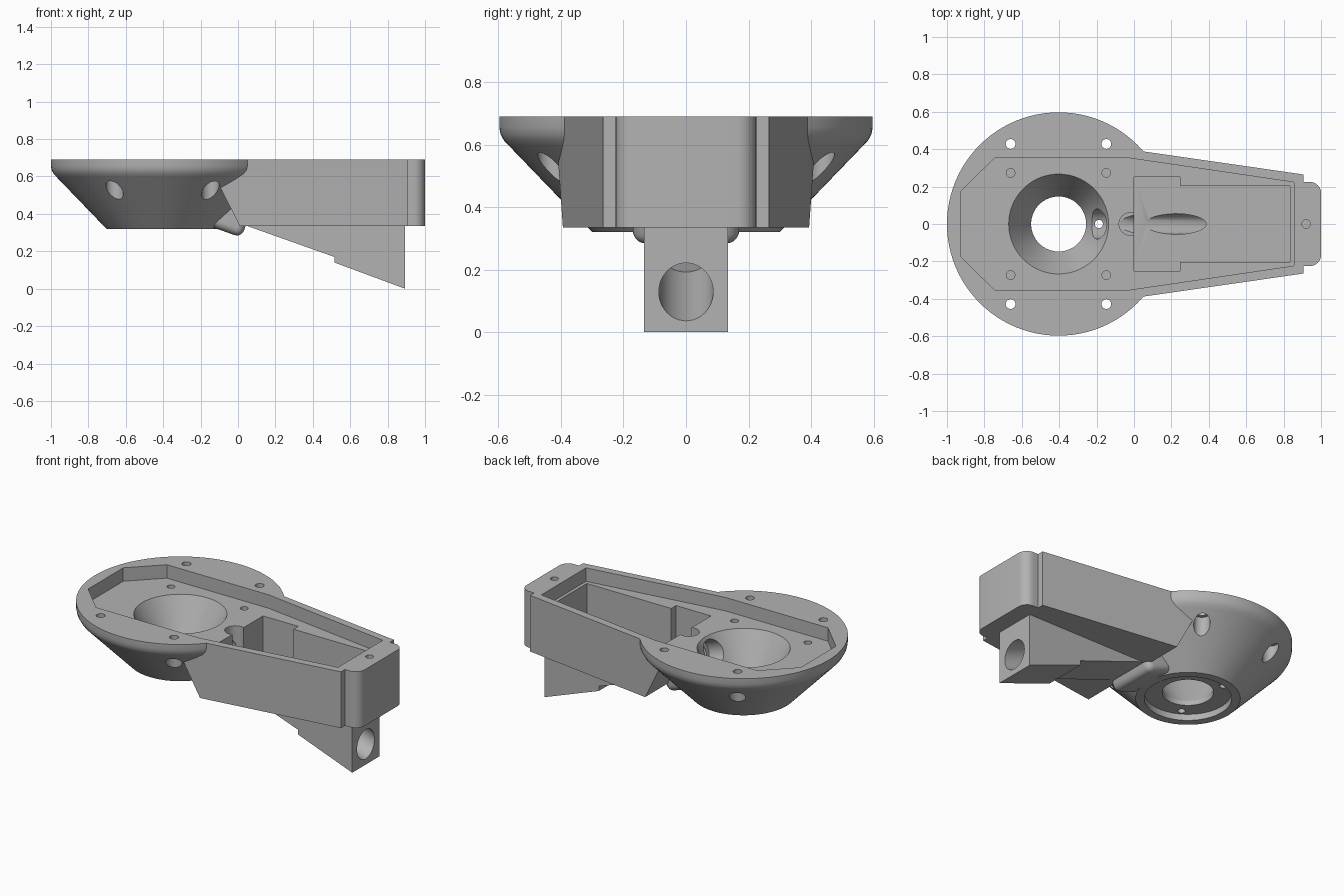
import bpy, bmesh, math
from mathutils import Vector, Matrix

cube = bpy.data.objects.get("Cube")
if cube:
    bpy.data.objects.remove(cube)

CX = -0.403            # disc centre
TOP, FLOOR, DEEP, BASE = 0.69, 0.605, 0.37, 0.335
SLOPE = 0.36           # fall of the slanted bore

gray = bpy.data.materials.new("plain_gray")
gray.use_nodes = True
color = (0.45, 0.45, 0.45, 1)
gray.diffuse_color = color
gray.node_tree.nodes["Principled BSDF"].inputs["Base Color"].default_value = color


def make(name, bm):
    bmesh.ops.recalc_face_normals(bm, faces=bm.faces)
    me = bpy.data.meshes.new(name)
    bm.to_mesh(me)
    bm.free()
    ob = bpy.data.objects.new(name, me)
    bpy.context.collection.objects.link(ob)
    me.materials.append(gray)
    return ob


def prism(name, pts, lo, hi, axis="z"):
    """Extrude a 2D outline along z or y."""
    bm = bmesh.new()
    place = (lambda u, v: (u, v, lo)) if axis == "z" else (lambda u, v: (u, lo, v))
    face = bm.faces.new([bm.verts.new(place(u, v)) for u, v in pts])
    out = bmesh.ops.extrude_face_region(bm, geom=[face])
    step = (0, 0, hi - lo) if axis == "z" else (0, hi - lo, 0)
    bmesh.ops.translate(bm, vec=step,
                        verts=[g for g in out["geom"] if isinstance(g, bmesh.types.BMVert)])
    return make(name, bm)


def mirrored(pts):
    return pts + [(x, -y) for x, y in reversed(pts)]


def lathe(name, profile, steps=96):
    """Turn a closed (radius, z) profile around the disc axis."""
    bm = bmesh.new()
    vs = [bm.verts.new((r, 0, z)) for r, z in profile]
    es = [bm.edges.new(p) for p in zip(vs, vs[1:])]
    bmesh.ops.spin(bm, geom=vs + es, cent=(0, 0, 0), axis=(0, 0, 1),
                   angle=math.tau, steps=steps)
    bmesh.ops.remove_doubles(bm, verts=bm.verts, dist=1e-4)
    bmesh.ops.translate(bm, verts=bm.verts, vec=(CX, 0, 0))
    return make(name, bm)


def rod(name, a, b, r, n=48):
    a, b = Vector(a), Vector(b)
    bm = bmesh.new()
    m = Matrix.Translation((a + b) / 2) @ (b - a).to_track_quat("Z", "Y").to_matrix().to_4x4()
    bmesh.ops.create_cone(bm, cap_ends=True, segments=n, radius1=r, radius2=r,
                          depth=(b - a).length, matrix=m)
    return make(name, bm)


def bore_point(x):
    return (x, 0, 0.13 + (0.89 - x) * SLOPE)


def combine(target, tool, op):
    tool.hide_render = True
    mod = target.modifiers.new(tool.name, "BOOLEAN")
    mod.operation, mod.solver, mod.object = op, "EXACT", tool
    bpy.context.view_layer.update()
    dg = bpy.context.evaluated_depsgraph_get()
    new = bpy.data.meshes.new_from_object(target.evaluated_get(dg))
    target.modifiers.clear()
    target.data = new
    bpy.data.objects.remove(tool)


# Conical disc
body = lathe("housing_body", [(0, 0.32), (0.3, 0.32), (0.565, 0.595), (0.582, 0.613),
                              (0.593, 0.633), (0.597, 0.655), (0.597, TOP), (0, TOP)])

# Tapered arm with rounded tip and a slanted inner end
tip = [(0.94 + 0.06 * math.sin(a), 0.165 + 0.06 * math.cos(a))
       for a in [i * math.pi / 16 for i in range(9)]]
arm = prism("arm", mirrored([(-0.25, 0.43), (0.05, 0.388), (0.905, 0.265), (0.905, 0.225)] + tip),
            BASE, TOP)
bm = bmesh.new()
bm.from_mesh(arm.data)
bmesh.ops.bisect_plane(bm, geom=bm.verts[:] + bm.edges[:] + bm.faces[:],
                       plane_co=(0.01, 0, BASE), plane_no=(-0.215, 0, -0.11), clear_outer=True)
bmesh.ops.holes_fill(bm, edges=[e for e in bm.edges if e.is_boundary])
bmesh.ops.recalc_face_normals(bm, faces=bm.faces)
bm.to_mesh(arm.data)
bm.free()
combine(body, arm, "UNION")

# Stepped wedge under the arm
wedge = prism("wedge", [(0.03, 0.342), (0.515, 0.17), (0.515, 0.14), (0.893, 0),
                        (0.893, 0.355), (0.03, 0.355)], -0.135, 0.135, "y")
combine(body, wedge, "UNION")

# Rounded boss around the slanted bore
bm = bmesh.new()
bmesh.ops.create_cube(bm, size=1, matrix=Matrix.Diagonal((0.2, 0.34, 0.24, 1)))
bmesh.ops.bevel(bm, geom=bm.edges[:], offset=0.04, segments=5, profile=0.5, affect="EDGES")
bmesh.ops.transform(bm, verts=bm.verts, matrix=Matrix.Translation((-0.035, 0, 0.42))
                    @ Matrix.Rotation(math.atan(SLOPE), 4, "Y"))
combine(body, make("boss", bm), "UNION")

# Pockets, funnel and bottom recess
cutters = [
    prism("cover_pocket", mirrored([(-0.925, 0.175), (-0.745, 0.353), (-0.03, 0.353),
                                    (0.855, 0.223)]), FLOOR, 0.8),
    prism("deep_pocket", mirrored([(0, 0.25), (0.245, 0.25), (0.245, 0.202), (0.835, 0.202)]),
          DEEP, 0.75),
    lathe("funnel", [(0, 0.2), (0.147, 0.2), (0.147, 0.39), (0.267, FLOOR),
                     (0.267, 0.72), (0, 0.72)]),
    lathe("bottom_recess", [(0, 0.25), (0.25, 0.25), (0.25, 0.36), (0, 0.36)]),
    # Slanted bore in three widths, with a relief slot
    rod("end_bore", bore_point(1.1), bore_point(0.49), 0.087),
    rod("middle_bore", bore_point(0.6), bore_point(-0.15), 0.055),
    rod("funnel_bore", bore_point(-0.1), bore_point(-0.36), 0.08),
    rod("relief_slot", (-0.02, 0, 0.42), (-0.02, 0, 0.73), 0.06),
    rod("tip_hole", (0.92, 0, 0.5), (0.92, 0, 0.8), 0.023, 24),
]
# Screw holes with counterbores
for x in (-0.66, -0.148):
    for s in (1, -1):
        cutters += [rod("rim_hole", (x, s * 0.428, 0.3), (x, s * 0.428, 0.8), 0.026, 24),
                    rod("counterbore", (x, s * 0.428, 0.36), (x, s * 0.428, 0.6), 0.047, 32),
                    rod("cover_hole", (x, s * 0.273, 0.5), (x, s * 0.273, 0.65), 0.023, 24)]
for i in range(3):
    a = math.tau * i / 3
    x, y = CX + 0.215 * math.cos(a), 0.215 * math.sin(a)
    cutters.append(rod("bottom_hole", (x, y, 0.3), (x, y, 0.43 if i else 0.5), 0.022, 24))
for c in cutters:
    combine(body, c, "DIFFERENCE")

# Shading
bpy.ops.object.select_all(action="DESELECT")
body.select_set(True)
bpy.context.view_layer.objects.active = body
bpy.ops.object.shade_smooth_by_angle(angle=math.radians(28))
